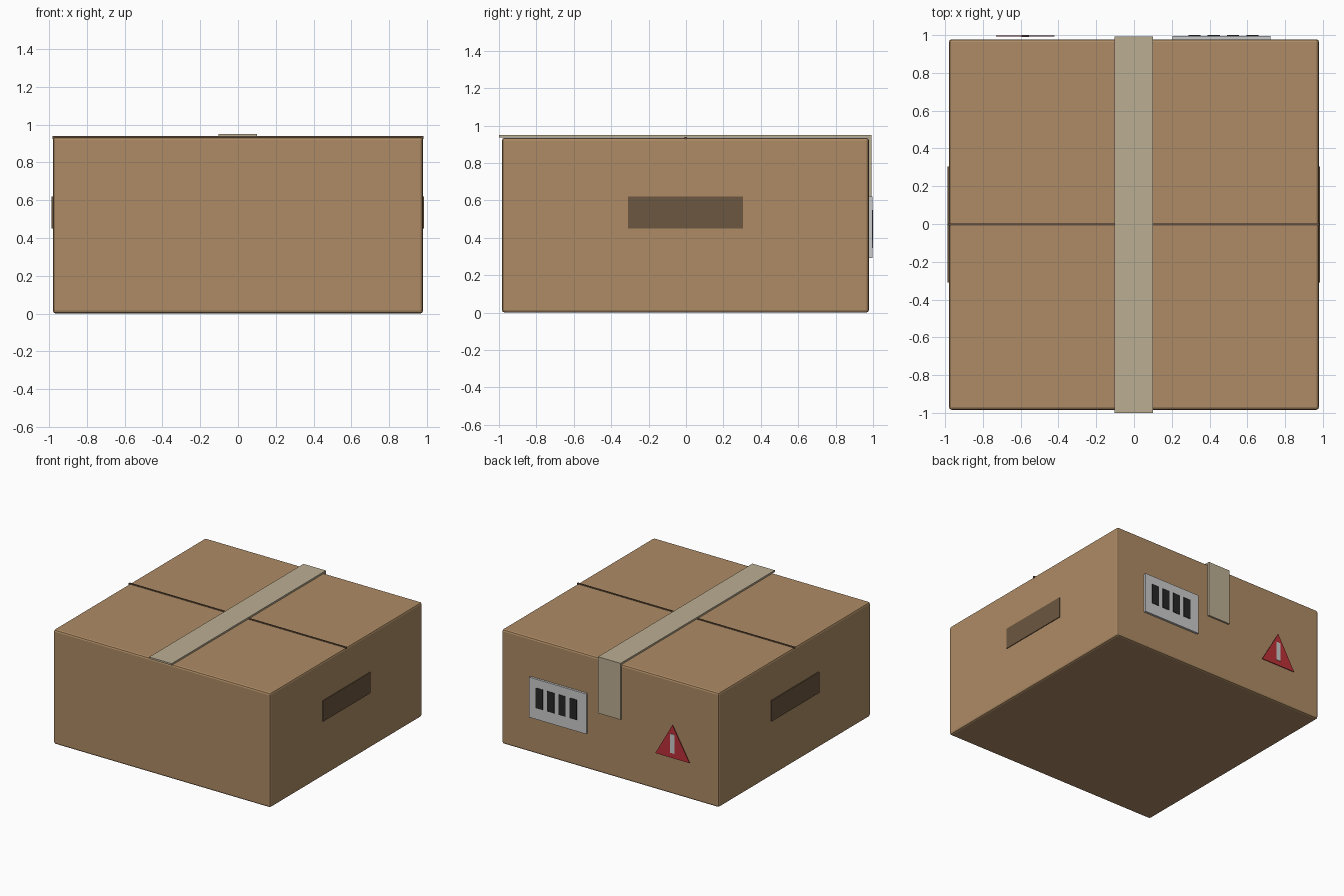
import bpy
import bmesh

if "Cube" in bpy.data.objects:
    bpy.data.objects.remove(bpy.data.objects["Cube"])


def material(name, rgb):
    m = bpy.data.materials.new(name)
    m.diffuse_color = (*rgb, 1)
    m.use_nodes = True
    m.node_tree.nodes["Principled BSDF"].inputs["Base Color"].default_value = m.diffuse_color
    return m


CARD = material("cardboard", (0.42, 0.26, 0.13))
SEAM = material("seam_brown", (0.14, 0.085, 0.05))
HOLE = material("handle_brown", (0.15, 0.095, 0.05))
TAPE = material("tape_beige", (0.50, 0.42, 0.29))
WHITE = material("label_white", (0.68, 0.68, 0.68))
BLACK = material("ink_black", (0.02, 0.02, 0.02))
RED = material("warning_red", (0.50, 0.03, 0.04))


def prism(name, profile, y0, y1, mat):
    """Extrude an (x, z) outline from y0 to y1."""
    bm = bmesh.new()
    face = bm.faces.new([bm.verts.new((x, y0, z)) for x, z in profile])
    ext = bmesh.ops.extrude_face_region(bm, geom=[face])
    moved = [v for v in ext["geom"] if isinstance(v, bmesh.types.BMVert)]
    bmesh.ops.translate(bm, verts=moved, vec=(0, y1 - y0, 0))
    bmesh.ops.recalc_face_normals(bm, faces=bm.faces)
    me = bpy.data.meshes.new(name)
    bm.to_mesh(me)
    bm.free()
    me.materials.append(mat)
    ob = bpy.data.objects.new(name, me)
    bpy.context.collection.objects.link(ob)
    return ob


def block(name, x, y, z, mat):
    """Box from (min, max) ranges."""
    return prism(name, [(x[0], z[0]), (x[1], z[0]), (x[1], z[1]), (x[0], z[1])],
                 y[0], y[1], mat)


# Carton body with softened edges
body = block("carton", (-0.98, 0.98), (-0.984, 0.978), (0, 0.935), CARD)
bev = body.modifiers.new("soft_edges", "BEVEL")
bev.width = 0.015
bev.segments = 2

# Seam between the two lid flaps
block("lid_seam", (-0.982, 0.982), (-0.008, 0.006), (0.925, 0.94), SEAM)

# Hand holds on both sides
for side, x in (("left", (-0.988, -0.97)), ("right", (0.97, 0.986))):
    block(f"{side}_handle", x, (-0.31, 0.305), (0.45, 0.62), HOLE)

# Packing tape over the lid and down the back
prism_tape = block("tape_top", (-0.103, 0.1), (-1.0, 0.992), (0.937, 0.951), TAPE)
block("tape_back_flap", (-0.103, 0.1), (0.976, 0.992), (0.49, 0.937), TAPE)

# Shipping label with bars
block("label", (0.204, 0.722), (0.976, 0.996), (0.292, 0.62), WHITE)
for i in range(4):
    cx = 0.32 + i * 0.1023
    block(f"label_bar_{i + 1}", (cx - 0.032, cx + 0.032), (0.99, 1.0), (0.385, 0.55), BLACK)

# Warning triangle with its stroke
prism("warning_triangle", [(-0.73, 0.305), (-0.42, 0.305), (-0.575, 0.575)],
      0.992, 0.997, RED)
block("warning_stroke", (-0.595, -0.556), (0.99, 1.0), (0.345, 0.5), WHITE)
